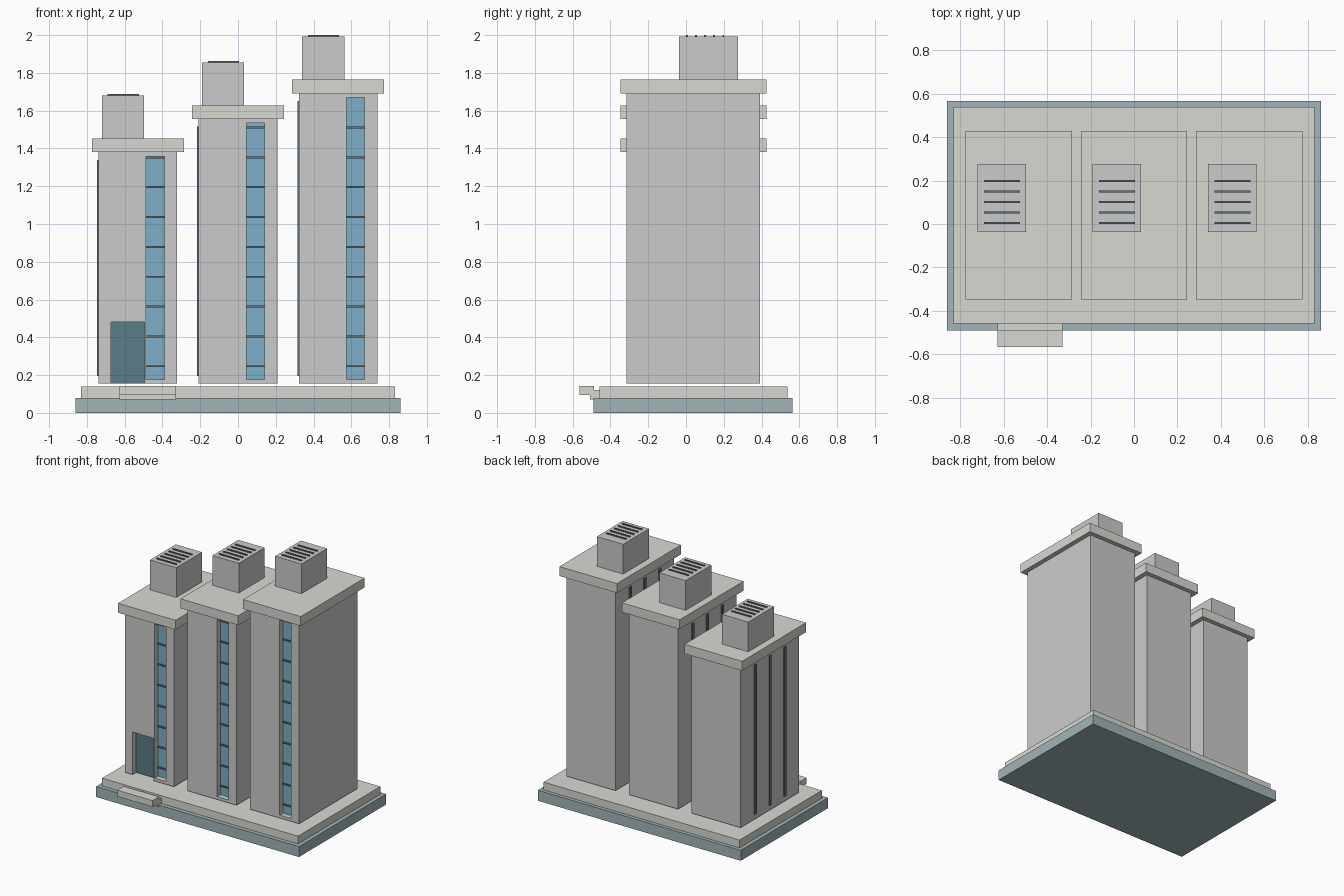
import bpy

if "Cube" in bpy.data.objects:
    bpy.data.objects.remove(bpy.data.objects["Cube"])


def material(name, rgb):
    m = bpy.data.materials.new(name)
    m.diffuse_color = (*rgb, 1)
    m.use_nodes = True
    m.node_tree.nodes["Principled BSDF"].inputs["Base Color"].default_value = m.diffuse_color
    return m


WALL = material("wall_grey", (0.62, 0.65, 0.64))
TRIM = material("warm_trim", (0.69, 0.69, 0.65))
BASE = material("blue_grey", (0.36, 0.46, 0.48))
GLASS = material("window_blue", (0.21, 0.43, 0.57))
DARK = material("dark_slate", (0.10, 0.20, 0.24))
METAL = material("dark_metal", (0.13, 0.17, 0.19))


def box(name, x, y, z, mat=None):
    """Box from (min, max) pairs on each axis."""
    bpy.ops.mesh.primitive_cube_add(size=1)
    o = bpy.context.object
    o.name = name
    for v in o.data.vertices:
        v.co = [a + (c + 0.5) * (b - a) for c, (a, b) in zip(v.co, (x, y, z))]
    if mat:
        o.data.materials.append(mat)
    return o


def cut(target, cutter):
    """Carve cutter out of target, then discard it."""
    cutter.hide_render = True
    mod = target.modifiers.new("recess", 'BOOLEAN')
    mod.operation = 'DIFFERENCE'
    mod.solver = 'EXACT'
    mod.object = cutter
    bpy.context.view_layer.objects.active = target
    bpy.ops.object.modifier_apply(modifier=mod.name)
    bpy.data.objects.remove(cutter)


# Stepped plinth
box("plinth_base", (-0.86, 0.86), (-0.49, 0.565), (0, 0.08), BASE)
box("plinth_slab", (-0.83, 0.83), (-0.458, 0.537), (0.08, 0.14), TRIM)

# Entrance step in front of the door
box("step_tread", (-0.627, -0.328), (-0.565, -0.487), (0.095, 0.143), TRIM)
box("step_support", (-0.627, -0.328), (-0.507, -0.455), (0.07, 0.122), TRIM)

FLOOR, FRONT, BACK = 0.155, -0.315, 0.393
RECESS = FRONT + 0.05


def tower(n, cx, top, door=False):
    p = f"tower_{n}_"
    left, right = cx - 0.208, cx + 0.208
    body = box(p + "body", (left, right), (FRONT, BACK), (FLOOR, top), WALL)

    # Recessed window strip with floor bars
    wx, wz = (cx + 0.044, cx + 0.14), (FLOOR + 0.022, top - 0.022)
    cut(body, box("cutter", wx, (FRONT - 0.1, RECESS), wz))
    box(p + "window", wx, (RECESS - 0.008, RECESS + 0.004), wz, GLASS)
    z, i = 0.247, 0
    while z < top - 0.025:
        box(f"{p}window_bar_{i}", wx, (RECESS - 0.018, RECESS),
            (z - 0.005, z + 0.005), METAL)
        z, i = z + 0.158, i + 1

    # Recessed door
    if door:
        dx = (cx - 0.142, cx + 0.034)
        cut(body, box("cutter", dx, (FRONT - 0.1, RECESS), (0.1, 0.48)))
        box(p + "door", dx, (RECESS - 0.008, RECESS + 0.004), (FLOOR, 0.48), DARK)

    # Dark fins on the left side wall
    for i, y in enumerate((-0.14, 0.04, 0.22)):
        box(f"{p}fin_{i}", (left - 0.008, left + 0.004), (y - 0.012, y + 0.012),
            (FLOOR + 0.04, top - 0.04), METAL)

    # Roof cap, plant room and its vent slats
    box(p + "cap", (cx - 0.244, cx + 0.244), (-0.347, 0.427), (top, top + 0.072), TRIM)
    roof = top + 0.3
    box(p + "plant_room", (cx - 0.19, cx + 0.033), (-0.037, 0.275), (top + 0.072, roof), WALL)
    for i in range(5):
        y = 0.005 + i * 0.048
        box(f"{p}vent_{i}", (cx - 0.16, cx + 0.005), (y - 0.005, y + 0.005),
            (roof - 0.005, roof + 0.008), METAL)


tower(1, -0.53, 1.38, door=True)
tower(2, 0.0, 1.556)
tower(3, 0.53, 1.692)
